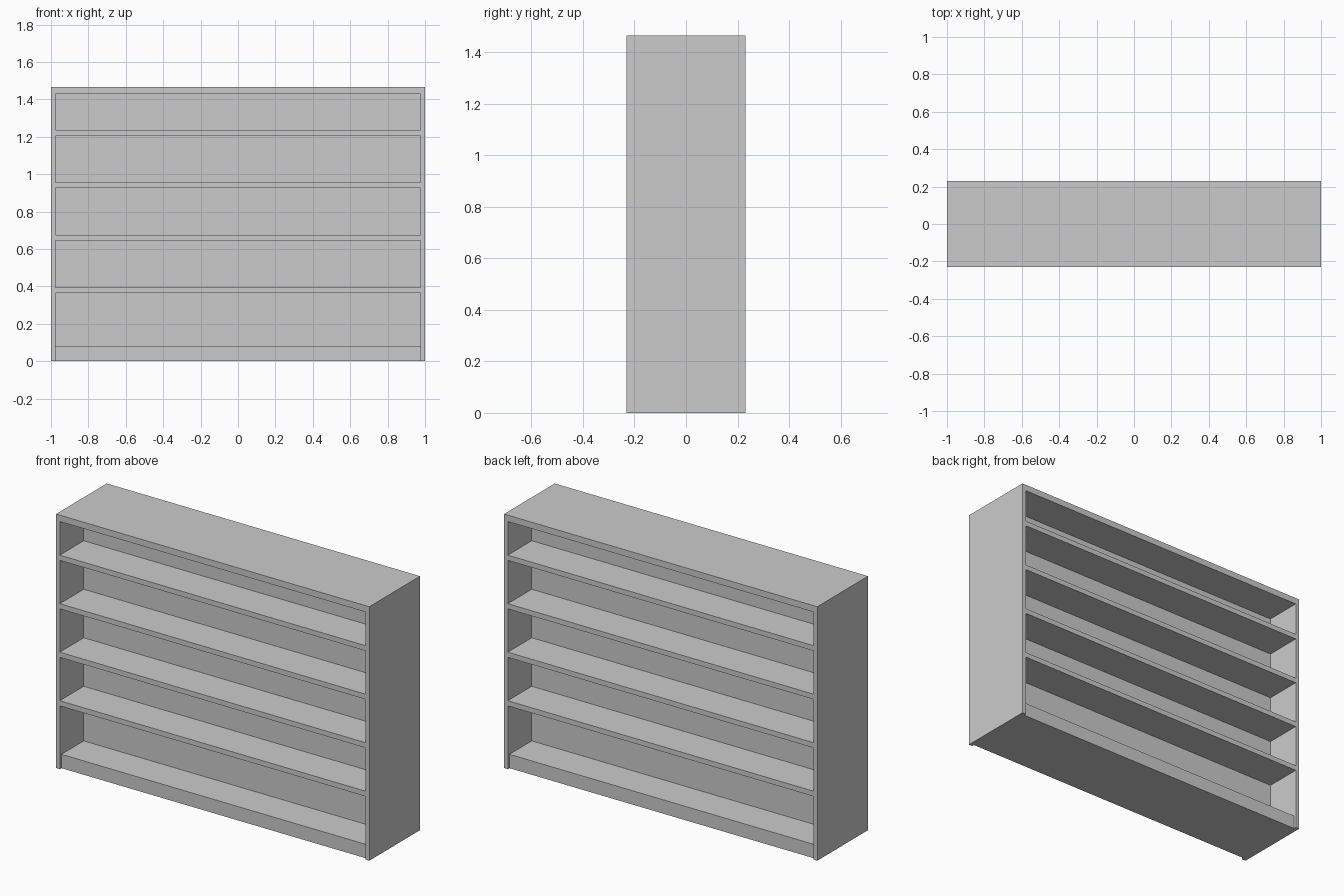
import bpy

if "Cube" in bpy.data.objects:
    bpy.data.objects.remove(bpy.data.objects["Cube"])

WIDTH, DEPTH, HEIGHT = 2.0, 0.462, 1.466
SIDE = 0.024                      # side board thickness
INNER = WIDTH - 2 * SIDE
SHELF = 0.03


def board(name, size, x=0.0, z0=0.0):
    """Box centred on y = 0 with its underside at z0."""
    bpy.ops.mesh.primitive_cube_add(size=1, location=(x, 0, z0 + size[2] / 2))
    ob = bpy.context.object
    ob.name = name
    ob.scale = size
    bpy.ops.object.transform_apply(location=False, rotation=False, scale=True)
    return ob


# Side boards
for label, s in (("left", -1), ("right", 1)):
    board(f"{label}_side", (SIDE, DEPTH, HEIGHT), x=s * (WIDTH - SIDE) / 2)

# Top board
board("top_board", (INNER, DEPTH, HEIGHT - 1.429), z0=1.429)

# Slightly recessed plinth forming the lowest shelf
board("plinth", (INNER, DEPTH - 0.03, 0.08))

# Central divider, open shelves on both faces
board("centre_panel", (INNER, 0.026, 1.429 - 0.08), z0=0.08)

# Evenly spaced shelves
for i in range(4):
    board(f"shelf_{i + 1}", (INNER, DEPTH, SHELF), z0=0.365 + i * 0.28 - SHELF / 2 + 0.015)
